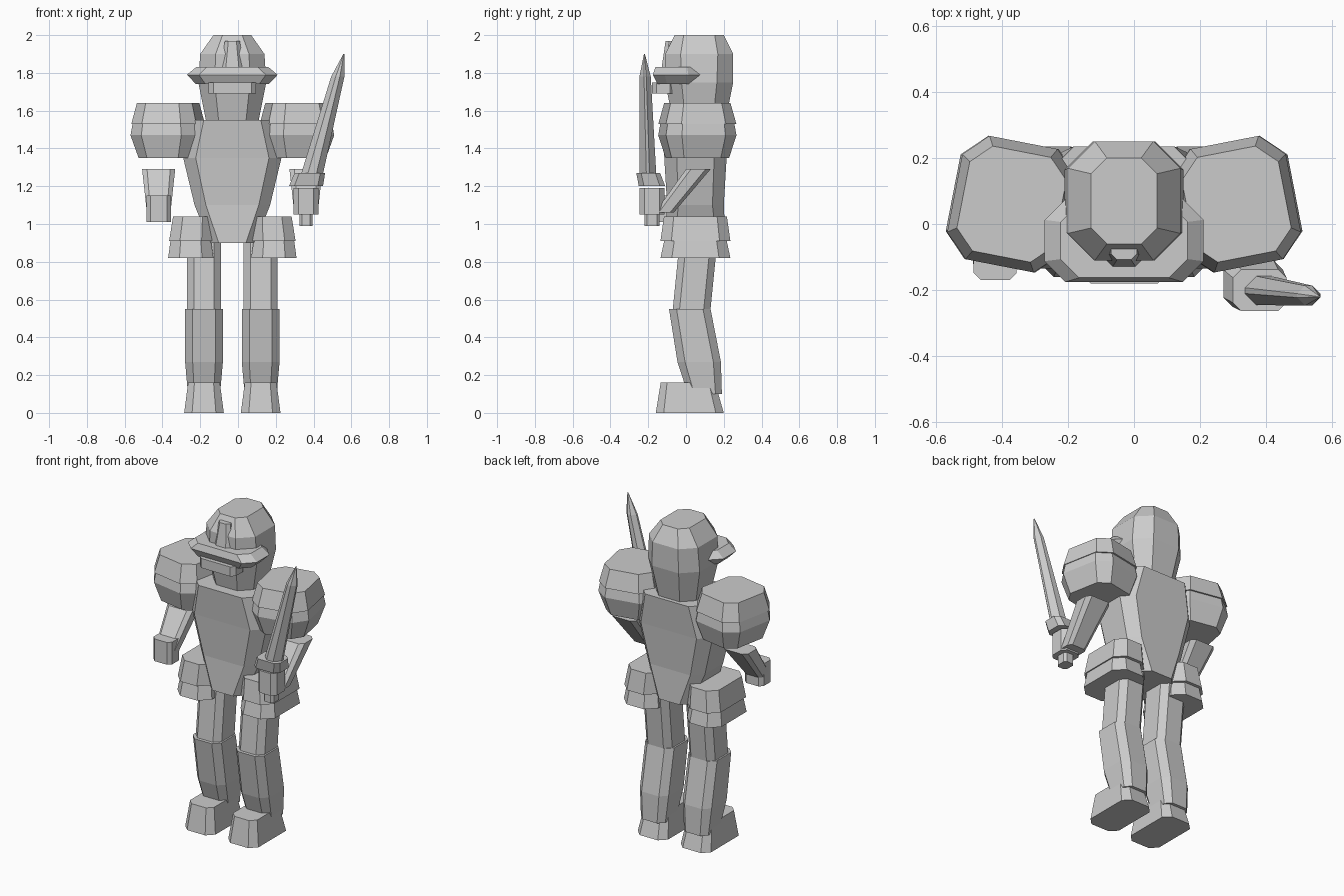
import bpy, bmesh, math
from mathutils import Matrix, Vector

default_cube = bpy.data.objects.get("Cube")
if default_cube:
    bpy.data.objects.remove(default_cube, do_unlink=True)

grey = bpy.data.materials.new("plain_grey")
grey.use_nodes = True
grey.diffuse_color = (0.6, 0.6, 0.6, 1)
grey.node_tree.nodes["Principled BSDF"].inputs["Base Color"].default_value = grey.diffuse_color

# Shared measurements of the figure
BODY_AXIS = -0.03
KNEE, HIP, WAIST, CHEST, NECK = 0.55, 0.95, 1.1, 1.35, 1.55
LEG_X, HIP_X, SHOULDER_X, ARM_X = 0.15, 0.22, 0.34, 0.39
BODY_Y, HAND_Y, GRIP_Y = 0.05, -0.115, -0.18


def octagon(centre, width, depth, corner):
    """Rectangle with its four corners cut off."""
    cut = corner * min(width, depth)
    points = []
    for sx, sy in ((1, 1), (-1, 1), (-1, -1), (1, -1)):
        side = Vector((sx * width / 2, sy * (depth / 2 - cut), 0))
        end = Vector((sx * (width / 2 - cut), sy * depth / 2, 0))
        points += [side, end] if sx == sy else [end, side]
    return [centre + p for p in points]


def loft(name, x, y, heights, widths, depths, lean=(0, 0), corner=0.2,
         mirror=1, turn=0):
    """Skin stacked octagons; lean is the drift from the lowest to the highest."""
    bm = bmesh.new()
    bottom, top = heights[0], heights[-1]
    rings = []
    for height, width, depth in zip(heights, widths, depths):
        rise = (height - bottom) / (top - bottom)
        drift = Vector((lean[0] * rise, lean[1] * rise, height))
        rings.append([bm.verts.new(p) for p in octagon(drift, width, depth, corner)])
    for low, high in zip(rings, rings[1:]):
        for i in range(len(low)):
            bm.faces.new((low[i - 1], low[i], high[i], high[i - 1]))
    bm.faces.new(rings[0])
    bm.faces.new(rings[-1])
    bm.transform(Matrix.Rotation(math.radians(turn), 4, 'Z'))
    bm.transform(Matrix.Translation((x, y, 0)))
    bm.transform(Matrix.Diagonal((mirror, 1, 1, 1)))
    bm.transform(Matrix.Translation((BODY_AXIS, 0, 0)))
    bmesh.ops.recalc_face_normals(bm, faces=bm.faces)
    mesh = bpy.data.meshes.new(name)
    bm.to_mesh(mesh)
    bm.free()
    mesh.materials.append(grey)
    bpy.context.collection.objects.link(bpy.data.objects.new(name, mesh))


def block(name, x, y, bottom, top, width, depth, taper=1, **options):
    """Straight piece whose top is scaled by taper."""
    loft(name, x, y, (bottom, top), (width, width * taper),
         (depth, depth * taper), **options)


# Torso, ending in a tapered apron between the legs
loft("torso", x=0, y=BODY_Y, heights=(0.9, WAIST, CHEST, NECK),
     widths=(0.24, 0.4, 0.52, 0.45), depths=(0.32, 0.3, 0.33, 0.37))

# Head and helmet
loft("head", x=0, y=0.07, heights=(NECK, 1.75, 1.9, 2),
     widths=(0.28, 0.36, 0.34, 0.2), depths=(0.28, 0.36, 0.36, 0.26), corner=0.24)
brim_width, brim_depth, brim_edge = 0.48, 0.25, 0.8
loft("helmet_brim", x=0, y=-0.05, heights=(1.74, 1.79, 1.83),
     widths=(brim_width * brim_edge, brim_width, brim_width * brim_edge),
     depths=(brim_depth * brim_edge, brim_depth, brim_depth * 0.9), corner=0.25)
block("helmet_crest", x=0, y=-0.075, bottom=1.82, top=1.97,
      width=0.13, depth=0.11, taper=0.6, corner=0.27)
block("chin_guard", x=0, y=-0.12, bottom=1.69, top=1.75, width=0.25, depth=0.12)

# Paired armour, arms and legs
for side, mirror in (("left", 1), ("right", -1)):
    shoulder = dict(x=SHOULDER_X, y=0.06, mirror=mirror, turn=11)
    block(side + "_shoulder_cap", bottom=1.53, top=1.64,
          width=0.35, depth=0.38, taper=0.85, **shoulder)
    loft(side + "_shoulder_base", heights=(CHEST, 1.47, 1.53),
         widths=(0.28, 0.36, 0.34), depths=(0.31, 0.38, 0.36), **shoulder)
    loft(side + "_forearm", x=ARM_X, y=HAND_Y, heights=(1.06, 1.29),
         widths=(0.125, 0.175), depths=(0.1, 0.13), lean=(0, 0.18), mirror=mirror)

    hip = dict(x=HIP_X, y=BODY_Y, mirror=mirror, corner=0.25)
    block(side + "_hip_plate_upper", bottom=0.91, top=1.04,
          width=0.23, depth=0.37, taper=0.9, lean=(-0.01, 0), **hip)
    block(side + "_hip_plate_lower", bottom=0.82, top=HIP,
          width=0.24, depth=0.37, taper=0.85, **hip)

    leg = dict(x=LEG_X, mirror=mirror)
    block(side + "_thigh", y=0.03, bottom=KNEE, top=HIP,
          width=0.18, depth=0.2, lean=(0, 0.04), **leg)
    loft(side + "_shin", y=0.1, heights=(0.1, 0.27, KNEE),
         widths=(0.17, 0.2, 0.2), depths=(0.18, 0.23, 0.22), lean=(0, -0.08), **leg)
    block(side + "_foot", y=0.02, bottom=0, top=0.16,
          width=0.21, depth=0.36, taper=0.8, lean=(0, -0.01), **leg)

# Hands: the left one is raised around the sword grip
block("right_hand", x=ARM_X, y=HAND_Y, bottom=1.01, top=1.15,
      width=0.13, depth=0.11, mirror=-1)
block("left_hand", x=ARM_X, y=GRIP_Y, bottom=1.05, top=1.19, width=0.13, depth=0.13)

# Sword, leaning outwards to its point
block("sword_pommel", x=ARM_X, y=GRIP_Y, bottom=0.99, top=1.06, width=0.07, depth=0.08)
block("sword_guard", x=ARM_X, y=GRIP_Y, bottom=1.2, top=1.27,
      width=0.18, depth=0.14, taper=0.9, lean=(0.02, -0.02))
blade_bottom, blade_shoulder, blade_tip = 1.22, 1.78, 1.9
loft("sword_blade", x=0.41, y=-0.2, heights=(blade_bottom, blade_shoulder, blade_tip),
     widths=(0.12, 0.07, 0.005), depths=(0.09, 0.06, 0.005),
     lean=(0.18, -0.02), corner=0.4)
